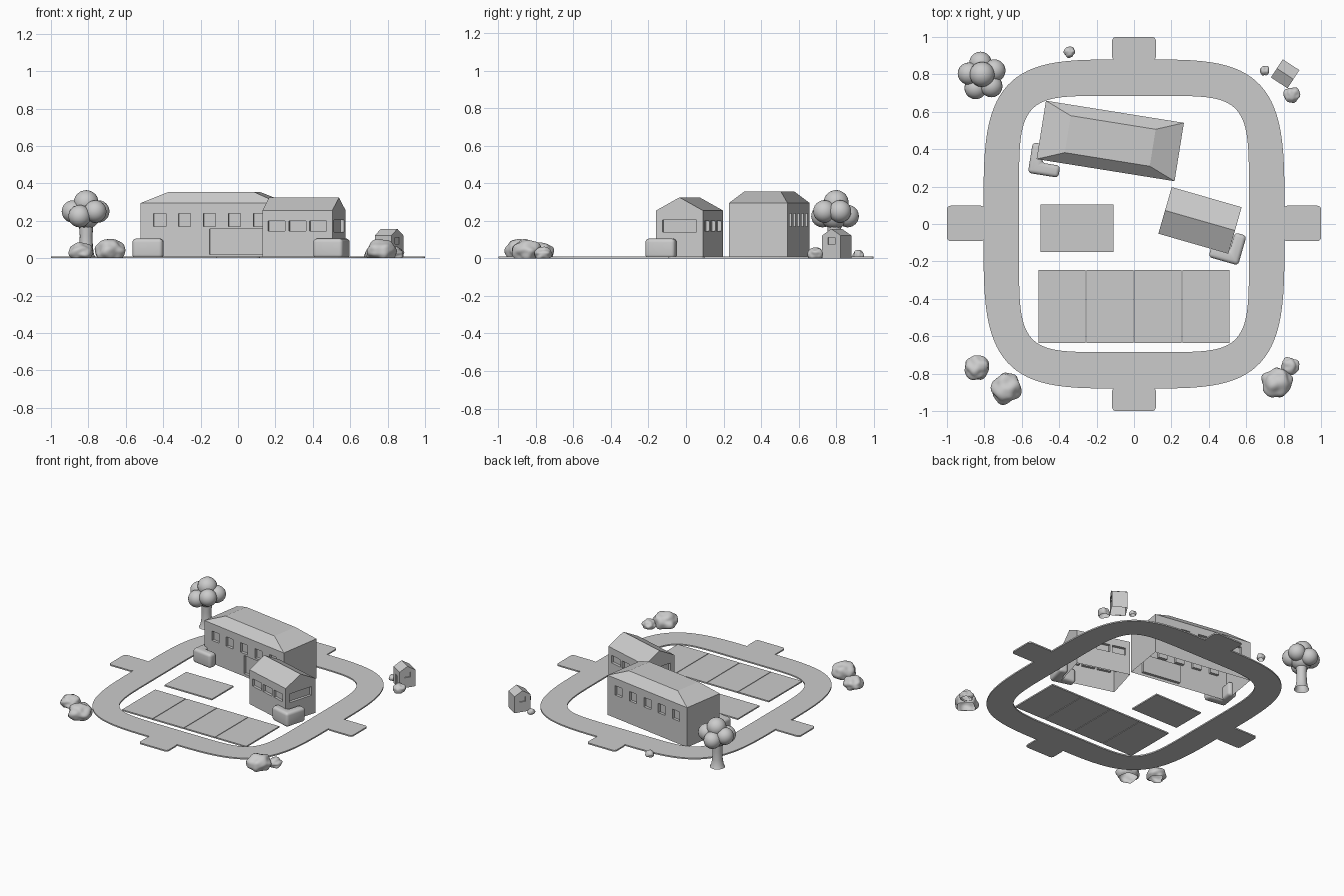
import bpy, bmesh, math
from mathutils import Vector, Matrix, noise

cube = bpy.data.objects.get("Cube")
if cube:
    bpy.data.objects.remove(cube, do_unlink=True)

GREY = (0.6, 0.6, 0.6, 1)
grey = bpy.data.materials.new("plain_grey")
grey.use_nodes = True
grey.diffuse_color = GREY
for node in grey.node_tree.nodes:
    if node.type == 'BSDF_PRINCIPLED':
        node.inputs["Base Color"].default_value = GREY


def finish(name, bm, place=(0, 0), turn=0.0, smooth=False, fix=True):
    bmesh.ops.remove_doubles(bm, verts=bm.verts, dist=1e-5)
    if fix:
        bmesh.ops.recalc_face_normals(bm, faces=bm.faces)
    mesh = bpy.data.meshes.new(name)
    bm.to_mesh(mesh)
    bm.free()
    mesh.materials.append(grey)
    for p in mesh.polygons:
        p.use_smooth = smooth
    ob = bpy.data.objects.new(name, mesh)
    ob.location = (place[0], place[1], 0)
    ob.rotation_euler.z = math.radians(turn)
    bpy.context.collection.objects.link(ob)
    return ob


def face(bm, pts):
    return bm.faces.new([bm.verts.new(p) for p in pts])


def prism(name, pts, height, **kw):
    bm = bmesh.new()
    base = face(bm, [(x, y, 0) for x, y in pts])
    top = bmesh.ops.extrude_face_region(bm, geom=[base], use_keep_orig=True)
    moved = [g for g in top["geom"] if isinstance(g, bmesh.types.BMVert)]
    bmesh.ops.translate(bm, vec=(0, 0, height), verts=moved)
    return finish(name, bm, **kw)


def rect(x0, x1, y0, y1):
    return [(x0, y0), (x1, y0), (x1, y1), (x0, y1)]


def rounded_rect(hx, hy, r):
    pts = []
    for i, (sx, sy) in enumerate([(1, 1), (-1, 1), (-1, -1), (1, -1)]):
        for k in range(5):
            a = math.pi / 2 * (i + k / 4)
            pts.append((sx * (hx - r) + r * math.cos(a), sy * (hy - r) + r * math.sin(a)))
    return pts


# Ring road with four stubs
def squircle(a, b, n, t):
    c, s = math.cos(t), math.sin(t)
    return (a * math.copysign(abs(c) ** (2 / n), c), b * math.copysign(abs(s) ** (2 / n), s))


PAVE = 0.01
SEG = 96
bm = bmesh.new()
for i in range(SEG):
    t0, t1 = (2 * math.pi * k / SEG for k in (i, i + 1))
    o0, o1 = (squircle(0.805, 0.88, 4, t) for t in (t0, t1))
    i0, i1 = (squircle(0.615, 0.685, 6, t) for t in (t0, t1))
    face(bm, [(*p, PAVE) for p in (o0, o1, i1, i0)])
    face(bm, [(*p, 0) for p in (o0, i0, i1, o1)])
    for p, q in ((o0, o1), (i1, i0)):
        face(bm, [(*p, 0), (*q, 0), (*q, PAVE), (*p, PAVE)])
finish("ring_road", bm)
for side, word in ((1, "back"), (-1, "front")):
    prism(word + "_road_stub", rounded_rect(0.117, 0.0625, 0.02), PAVE, place=(0, side * 0.9375))
for side, word in ((1, "left"), (-1, "right")):
    prism(word + "_road_stub", rounded_rect(0.1, 0.095, 0.02), PAVE, place=(side * 0.9, 0.003))

# Paved yard and a row of four parking bays
prism("paved_yard", rect(-0.50, -0.11, -0.15, 0.105), PAVE)
for i in range(4):
    x = -0.51 + i * 0.2565
    prism(f"parking_bay_{i + 1}", rect(x, x + 0.252, -0.635, -0.245), PAVE)


# Walls: a grid of panels in which openings are set back
def wall(bm, start, end, height, openings, depth):
    a, b = Vector((*start, 0)), Vector((*end, 0))
    along = (b - a).normalized()
    inward = Vector((-along.y, along.x, 0)) * depth
    mid, half = (a + b) / 2, (b - a).length / 2

    def at(u, z, back=False):
        return mid + along * u + Vector((0, 0, z)) + (inward if back else Vector())

    us = sorted({-half, half, *(o[0] for o in openings), *(o[1] for o in openings)})
    zs = sorted({0, height, *(o[2] for o in openings), *(o[3] for o in openings)})
    for u0, u1 in zip(us, us[1:]):
        for z0, z1 in zip(zs, zs[1:]):
            cu, cz = (u0 + u1) / 2, (z0 + z1) / 2
            if not any(o[0] < cu < o[1] and o[2] < cz < o[3] for o in openings):
                face(bm, [at(u0, z0), at(u1, z0), at(u1, z1), at(u0, z1)])
    for u0, u1, z0, z1 in openings:
        ring = [(u0, z0), (u1, z0), (u1, z1), (u0, z1)]
        face(bm, [at(*p, True) for p in ring])
        for p, q in zip(ring, ring[1:] + ring[:1]):
            face(bm, [at(*p), at(*q), at(*q, True), at(*p, True)])


def building(name, hx, hy, eave, ridge, top, front, back, ends, place, turn, depth=0.02):
    """Open-based shell; top is the half size of the flat or ridge at the roof."""
    bm = bmesh.new()
    c = rect(-hx, hx, -hy, hy)
    for i, openings in enumerate((front, ends, back, ends)):
        wall(bm, c[i], c[(i + 1) % 4], eave, openings, depth)
    tx, ty = top
    low = [(*p, eave) for p in c]
    high = [(*p, ridge) for p in rect(-tx, tx, -ty, ty)]
    if ty:
        face(bm, high)
        for i in range(4):
            j = (i + 1) % 4
            face(bm, [low[i], low[j], high[j], high[i]])
    else:
        left, right = (-tx, 0, ridge), (tx, 0, ridge)
        face(bm, [low[0], low[1], right, left])
        face(bm, [low[2], low[3], left, right])
        face(bm, [low[1], low[2], right])
        face(bm, [low[3], low[0], left])
    # Panels already wind outward
    return finish(name, bm, place, turn, fix=False)


def window_row(count, spacing, width, z0, z1):
    mids = [(i - (count - 1) / 2) * spacing for i in range(count)]
    return [(m - width / 2, m + width / 2, z0, z1) for m in mids]


HALL, HALL_TURN = (-0.127, 0.444), -9.1
OFFICE, OFFICE_TURN = (0.353, 0.019), -16
hall_windows = window_row(5, 0.135, 0.066, 0.17, 0.24)
building("hall", 0.3735, 0.158, 0.295, 0.355, (0.23, 0.10),
         hall_windows + [(0.0, 0.29, 0.02, 0.155)], hall_windows, [], HALL, HALL_TURN)
office_windows = window_row(3, 0.115, 0.095, 0.145, 0.20)
building("office", 0.1945, 0.1295, 0.255, 0.325, (0.1945, 0), office_windows, office_windows,
         [(-0.095, 0.095, 0.14, 0.205)], OFFICE, OFFICE_TURN)
building("hut", 0.053, 0.058, 0.122, 0.157, (0.053, 0), [(-0.02, 0.02, 0, 0.08)], [],
         [(-0.022, 0.022, 0.075, 0.11)], (0.808, 0.803), -33, depth=0.008)


# Clipped hedges wrapping building corners
def hedge(name, corner, side, place, turn):
    x, y = corner
    ell = [(0, 0), (0.165, 0), (0.165, 0.065), (0.065, 0.065), (0.065, 0.165), (0, 0.165)]
    ob = prism(name, [(x + side * a, y + b) for a, b in ell], 0.105, place=place, turn=turn)
    bev = ob.modifiers.new("soft_edges", 'BEVEL')
    bev.width, bev.segments = 0.02, 4
    bpy.ops.object.select_all(action='DESELECT')
    ob.select_set(True)
    bpy.context.view_layer.objects.active = ob
    bpy.ops.object.modifier_apply(modifier=bev.name)
    bpy.ops.object.shade_smooth_by_angle(angle=math.radians(50))


hedge("hall_hedge", (-0.408, -0.238), 1, HALL, HALL_TURN)
hedge("office_hedge", (0.262, -0.175), -1, OFFICE, OFFICE_TURN)


# Lumpy bushes, open where they meet the ground
def bush(name, x, y, radius, height):
    bm = bmesh.new()
    bmesh.ops.create_icosphere(bm, subdivisions=4, radius=1)
    seed = Vector((x * 9, y * 9, 0))
    for v in bm.verts:
        v.co *= 0.97 + 0.22 * noise.noise(v.co * 1.5 + seed)
    peak = max(v.co.z for v in bm.verts)
    for v in bm.verts:
        z = v.co.z / peak
        v.co = Vector((v.co.x * radius, v.co.y * radius, height * (0.38 + 0.62 * z)))
    bmesh.ops.bisect_plane(bm, geom=bm.verts[:] + bm.edges[:] + bm.faces[:],
                           plane_co=(0, 0, 0), plane_no=(0, 0, 1), clear_inner=True)
    finish(name, bm, (x, y), smooth=True, fix=False)


for i, spec in enumerate([(-0.84, -0.77, 0.066, 0.085), (-0.685, -0.88, 0.082, 0.103),
                          (0.765, -0.85, 0.082, 0.103), (0.835, -0.76, 0.05, 0.062),
                          (0.842, 0.69, 0.044, 0.058), (0.70, 0.82, 0.026, 0.035),
                          (-0.345, 0.92, 0.03, 0.045)]):
    bush(f"bush_{i + 1}", *spec)

# Tree: flared trunk and a crown of merged lobes
TREE = (-0.812, 0.79)
bm = bmesh.new()
profile = [(0.052, 0), (0.042, 0.02), (0.036, 0.06), (0.034, 0.12), (0.04, 0.2)]
for (r0, z0), (r1, z1) in zip(profile, profile[1:]):
    for k in range(16):
        a, b = (2 * math.pi * j / 16 for j in (k, k + 1))
        face(bm, [(r * math.cos(t), r * math.sin(t), z)
                  for r, z, t in ((r0, z0, a), (r0, z0, b), (r1, z1, b), (r1, z1, a))])
finish("tree_trunk", bm, TREE, smooth=True, fix=False)

bm = bmesh.new()
lobes = [(0, 0, 0.23, 0.075), (0, 0.01, 0.297, 0.067)]
for k in range(5):
    a = math.radians(25 + 72 * k)
    lobes.append((0.072 * math.cos(a), 0.072 * math.sin(a), 0.25 - 0.025 * (k % 2), 0.06))
for x, y, z, r in lobes:
    bmesh.ops.create_icosphere(bm, subdivisions=3, radius=r, matrix=Matrix.Translation((x, y, z)))
finish("tree_crown", bm, TREE, smooth=True, fix=False)
